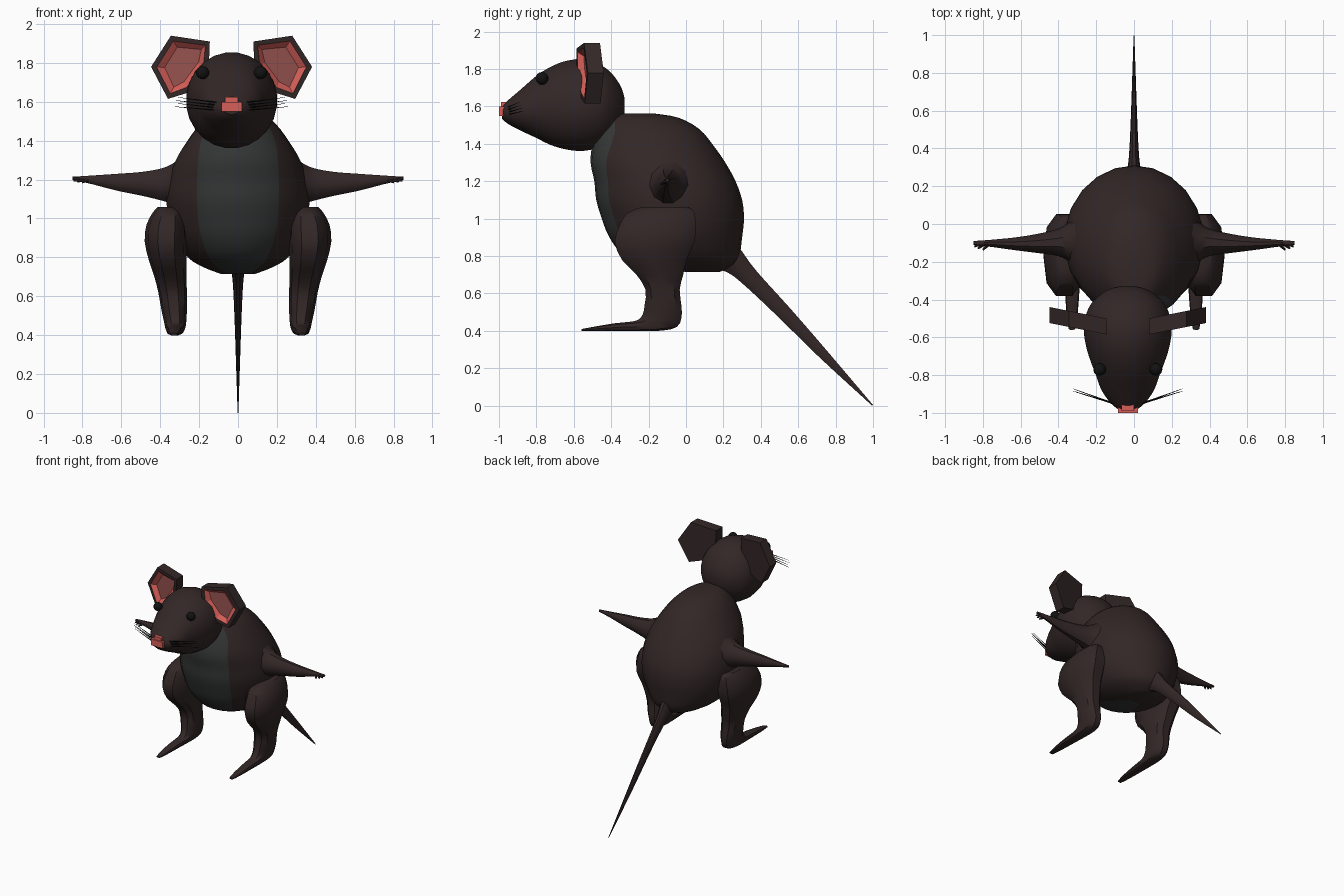
import bpy, bmesh, math
from mathutils import Vector

if "Cube" in bpy.data.objects:
    bpy.data.objects.remove(bpy.data.objects["Cube"])


def mat(name, r, g, b):
    m = bpy.data.materials.new(name)
    m.diffuse_color = (r, g, b, 1)
    m.use_nodes = True
    m.node_tree.nodes["Principled BSDF"].inputs["Base Color"].default_value = m.diffuse_color
    return m


FUR = mat("dark_brown_fur", .033, .020, .020)
BELLY = mat("grey_belly", .037, .039, .039)
PINK = mat("pink_skin", .68, .115, .10)
INNER = mat("dull_pink_inner_ear", .30, .085, .078)
BLACK = mat("black", .006, .006, .006)
HEAD_X = -.033  # the head sits slightly off centre


def finish(bm, name, mats, angle=35):
    bmesh.ops.recalc_face_normals(bm, faces=bm.faces)
    me = bpy.data.meshes.new(name)
    bm.to_mesh(me)
    bm.free()
    for m in mats:
        me.materials.append(m)
    ob = bpy.data.objects.new(name, me)
    bpy.context.collection.objects.link(ob)
    bpy.ops.object.select_all(action='DESELECT')
    ob.select_set(True)
    bpy.context.view_layer.objects.active = ob
    if angle:
        bpy.ops.object.shade_smooth_by_angle(angle=math.radians(angle))
    return ob


def refine(rows, steps):
    """Catmull-Rom interpolation between cross-sections."""
    out = []
    for i in range(len(rows) - 1):
        a, b, c, d = (rows[max(i - 1, 0)], rows[i], rows[i + 1],
                      rows[min(i + 2, len(rows) - 1)])
        for s in range(steps):
            t = s / steps
            out.append([.5 * (2 * q + (r - p) * t + (2 * p - 5 * q + 4 * r - w) * t * t
                              + (3 * q - p - 3 * r + w) * t ** 3)
                        for p, q, r, w in zip(a, b, c, d)])
    return out + [list(rows[-1])]


def loft(name, rows, n=16, steps=3, side=1, swap=False, dx=0, power=1, belly=False):
    """Section = (front y, z, back y, z, x0, x1[, belly half width])."""
    bm = bmesh.new()
    rings = []
    for r in refine(rows, steps):
        y0, z0, y1, z1, x0, x1 = r[:6]
        angles = [math.tau * (i + .5) / n for i in range(n)]
        if belly:
            tb = math.asin(min(.9, r[6] / x1))
            angles = [-tb + 2 * tb * i / 6 for i in range(6)]
            angles += [tb + (math.tau - 2 * tb) * i / 18 for i in range(18)]
        ring = []
        for a in angles:
            c, s = math.cos(a), math.sin(a)
            c, s = (math.copysign(abs(v) ** power, v) for v in (c, s))
            x = (x0 + x1) / 2 + s * (x1 - x0) / 2
            y = (y0 + y1) / 2 + c * (y0 - y1) / 2
            z = (z0 + z1) / 2 + c * (z0 - z1) / 2
            if swap:
                x, y = y, x
            ring.append(bm.verts.new((side * x + dx, y, z)))
        rings.append(ring)
    for a, b in zip(rings, rings[1:]):
        for i in range(len(a)):
            j = (i + 1) % len(a)
            f = bm.faces.new((a[i], a[j], b[j], b[i]))
            if belly and i < 6:
                f.material_index = 1
    bm.faces.new(rings[0])
    bm.faces.new(rings[-1])
    return finish(bm, name, [FUR, BELLY] if belly else [FUR])


def spike(name, p, q, r0, r1, m, n=6):
    p, q = Vector(p), Vector(q)
    bm = bmesh.new()
    bmesh.ops.create_cone(bm, cap_ends=True, segments=n, radius1=r0, radius2=r1,
                          depth=(q - p).length)
    rot = Vector((0, 0, 1)).rotation_difference(q - p).to_matrix()
    for v in bm.verts:
        v.co = rot @ v.co + (p + q) / 2
    return finish(bm, name, [m])


def block(name, lo, hi, m):
    bm = bmesh.new()
    bmesh.ops.create_cube(bm, size=1)
    for v in bm.verts:
        v.co = [(a + b) / 2 + c * (b - a) for a, b, c in zip(lo, hi, v.co)]
    return finish(bm, name, [m], 0)


# Torso with belly patch: z, front, back, half width, belly half width
torso = [(.715, 0, .18, .09, .05), (.75, -.20, .25, .18, .11), (.80, -.33, .285, .26, .15),
         (.90, -.41, .30, .33, .188), (1.0, -.45, .31, .36, .205), (1.1, -.48, .30, .37, .21),
         (1.2, -.49, .265, .355, .21), (1.3, -.51, .21, .32, .205), (1.4, -.50, .14, .26, .19),
         (1.48, -.47, .07, .20, .15), (1.54, -.42, -.04, .13, .08), (1.562, -.36, -.17, .06, .03)]
loft("body", [(f, z, b, z, -w, w, g) for z, f, b, w, g in torso], belly=True)

# Head tapering to the snout: y, top, bottom, half width
head = [(-.328, 1.64, 1.57, .03), (-.345, 1.70, 1.51, .10), (-.39, 1.77, 1.435, .165),
        (-.45, 1.82, 1.385, .212), (-.55, 1.855, 1.36, .235), (-.65, 1.843, 1.37, .222),
        (-.73, 1.81, 1.395, .197), (-.80, 1.765, 1.43, .17), (-.88, 1.695, 1.468, .14),
        (-.95, 1.635, 1.505, .09), (-.985, 1.605, 1.535, .045)]
loft("head", [(y, t, y, b, -w, w) for y, t, b, w in head], n=24, dx=HEAD_X)

# Tail
loft("tail", [(.24, .92, .10, .74, -.07, .07), (.30, .83, .22, .71, -.042, .042),
              (.38, .72, .335, .62, -.027, .027), (.56, .52, .51, .455, -.018, .018),
              (.75, .30, .715, .255, -.011, .011), (1.0, .004, .995, 0, -.002, .002)], n=10)

# Nose
block("nose", (HEAD_X - .053, -1, 1.55), (HEAD_X + .053, -.94, 1.6), PINK)
block("nose_top", (HEAD_X - .033, -.99, 1.59), (HEAD_X + .033, -.93, 1.625), PINK)

leg = [(-.25, 1.06, .02, 1.06, .32, .41), (-.32, 1.03, .05, 1.04, .28, .435),
       (-.36, .97, .06, .97, .26, .47), (-.39, .88, .055, .88, .26, .48),
       (-.35, .78, .01, .78, .265, .457), (-.27, .70, -.01, .70, .265, .43),
       (-.22, .62, -.03, .62, .263, .41), (-.225, .54, -.02, .53, .263, .395),
       (-.235, .49, -.02, .47, .265, .383), (-.26, .46, -.045, .42, .27, .375),
       (-.30, .45, -.13, .40, .278, .37), (-.38, .442, -.30, .398, .288, .365),
       (-.48, .425, -.47, .398, .298, .358), (-.56, .41, -.558, .398, .312, .345)]
# Arm along x: x, top, bottom, y range
arm = [(.28, 1.33, 1.04, -.24, .04), (.34, 1.285, 1.07, -.20, .01), (.40, 1.26, 1.09, -.17, -.025),
       (.50, 1.242, 1.115, -.155, -.05), (.62, 1.232, 1.14, -.14, -.07),
       (.75, 1.222, 1.175, -.122, -.083), (.85, 1.215, 1.198, -.11, -.09)]
ear = [(.312, 1.94), (.112, 1.91), (.117, 1.78), (.214, 1.65), (.327, 1.615), (.414, 1.78)]

for side, tag in ((-1, "left"), (1, "right")):
    loft(tag + "_leg", leg, n=10, steps=2, side=side, power=.8)
    loft(tag + "_arm", [(x, t, x, b, y0, y1) for x, t, b, y0, y1 in arm],
         n=10, side=side, swap=True)
    # Fingers
    for i, (x, y, z) in enumerate(((.80, -.137, 1.185), (.825, -.13, 1.19), (.845, -.12, 1.195))):
        spike(f"{tag}_finger_{i}", (side * (x - .03), -.105, 1.2), (side * x, y, z), .012, .005, FUR)

    # Ear slab with inset pink bowl
    bm = bmesh.new()
    rings = [[bm.verts.new((side * x + HEAD_X, -.585 + (x - .112) * .2 + d, z)) for x, z in ear]
             for d in (0, .085)]
    front = bm.faces.new(rings[0])
    bm.faces.new(rings[1])
    for i in range(6):
        j = (i + 1) % 6
        bm.faces.new((rings[0][i], rings[0][j], rings[1][j], rings[1][i]))
    bmesh.ops.recalc_face_normals(bm, faces=bm.faces)
    bmesh.ops.inset_region(bm, faces=[front], thickness=.03, depth=0)
    front.material_index = 1
    ring = bmesh.ops.inset_region(bm, faces=[front], thickness=.035, depth=-.03)
    for f in ring["faces"]:
        f.material_index = 1
    front.material_index = 2
    finish(bm, tag + "_ear", [FUR, PINK, INNER], 0)

    # Eye
    bm = bmesh.new()
    bmesh.ops.create_uvsphere(bm, u_segments=12, v_segments=8, radius=.034)
    bmesh.ops.translate(bm, verts=bm.verts, vec=(side * .149 + HEAD_X, -.77, 1.75))
    finish(bm, tag + "_eye", [BLACK])

    # Whiskers
    for i in range(4):
        spike(f"{tag}_whisker_{i}", (side * .06 + HEAD_X, -.955, 1.555 + i * .013),
              (side * (.29 - .015 * (i % 2)) + HEAD_X, -.872 - .006 * i, 1.575 + i * .016),
              .0045, .001, BLACK, 4)
